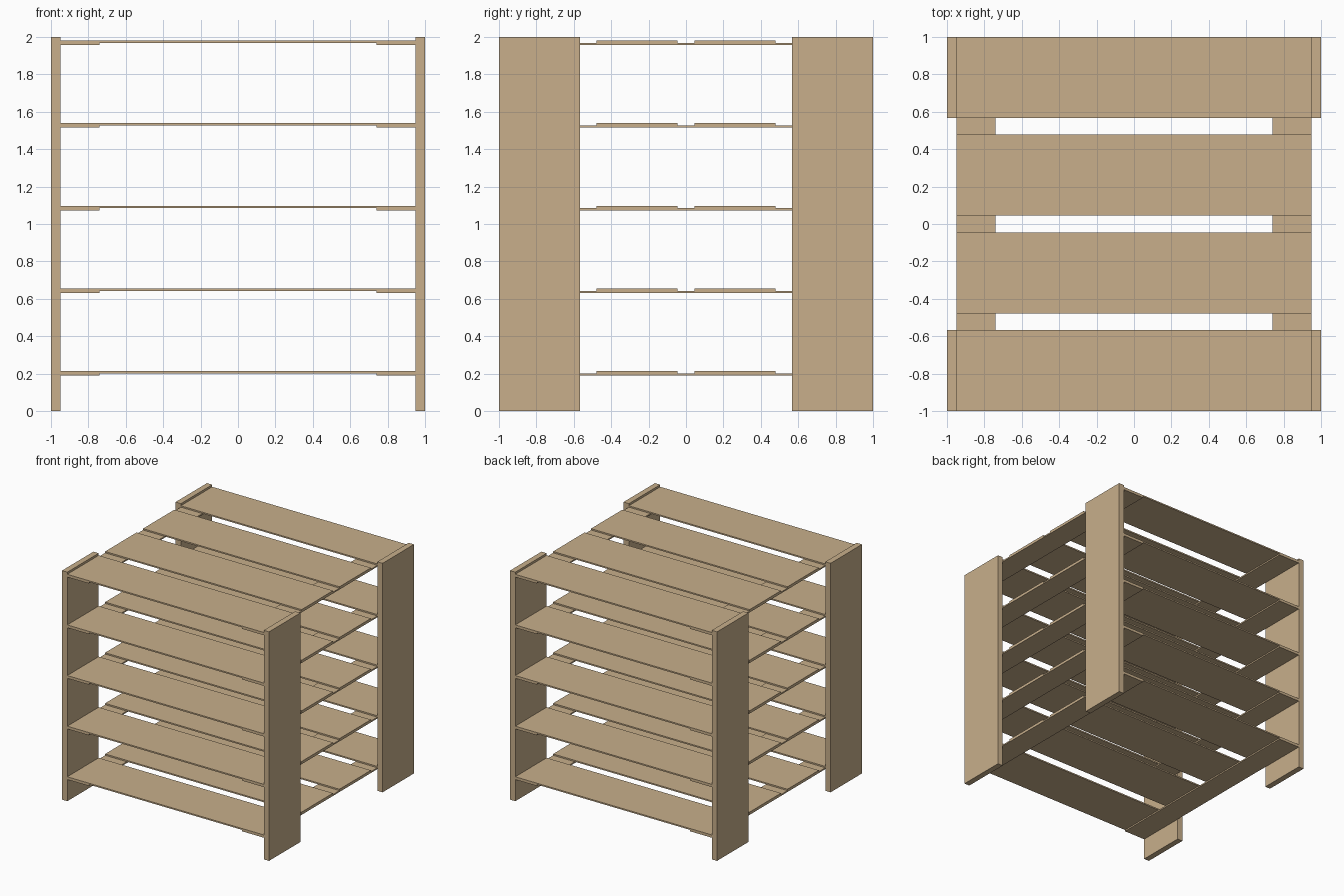
import bpy, bmesh
from mathutils import Vector

if "Cube" in bpy.data.objects:
    bpy.data.objects.remove(bpy.data.objects["Cube"])

wood = bpy.data.materials.new("light tan wood")
wood.diffuse_color = (0.58, 0.43, 0.258, 1)
wood.use_nodes = True
wood.node_tree.nodes["Principled BSDF"].inputs["Base Color"].default_value = wood.diffuse_color


def board(name, x0, x1, y0, y1, z0, z1):
    """Axis-aligned plank given by its extents."""
    bm = bmesh.new()
    bmesh.ops.create_cube(bm, size=1)
    bmesh.ops.scale(bm, vec=Vector((x1 - x0, y1 - y0, z1 - z0)), verts=bm.verts)
    mesh = bpy.data.meshes.new(name)
    bm.to_mesh(mesh)
    bm.free()
    mesh.materials.append(wood)
    ob = bpy.data.objects.new(name, mesh)
    ob.location = ((x0 + x1) / 2, (y0 + y1) / 2, (z0 + z1) / 2)
    bpy.context.collection.objects.link(ob)
    return ob


WIDTH = 0.433        # plank width
THICK = 0.0122       # slat and batten thickness
INNER = 0.949        # inner face of the posts
BATTEN = 0.208       # batten width

# Four corner posts
for sx, side in ((-1, "left"), (1, "right")):
    xs = sorted((sx * INNER, sx))
    board(f"{side}_front_post", *xs, -1, -1 + WIDTH, 0, 2)
    board(f"{side}_back_post", *xs, 1 - WIDTH, 1, 0, 2)

# Five shelves: two battens carrying four slats
pitch = (2 - WIDTH) / 3
for level in range(5):
    z = 0.201 + 0.442 * level
    for sx, side in ((-1, "left"), (1, "right")):
        xs = sorted((sx * INNER, sx * (INNER - BATTEN)))
        board(f"shelf_{level + 1}_{side}_batten", *xs, -1, 1, z - THICK, z)
    for i in range(4):
        y = -1 + pitch * i
        board(f"shelf_{level + 1}_slat_{i + 1}", -INNER, INNER, y, y + WIDTH, z, z + THICK)
